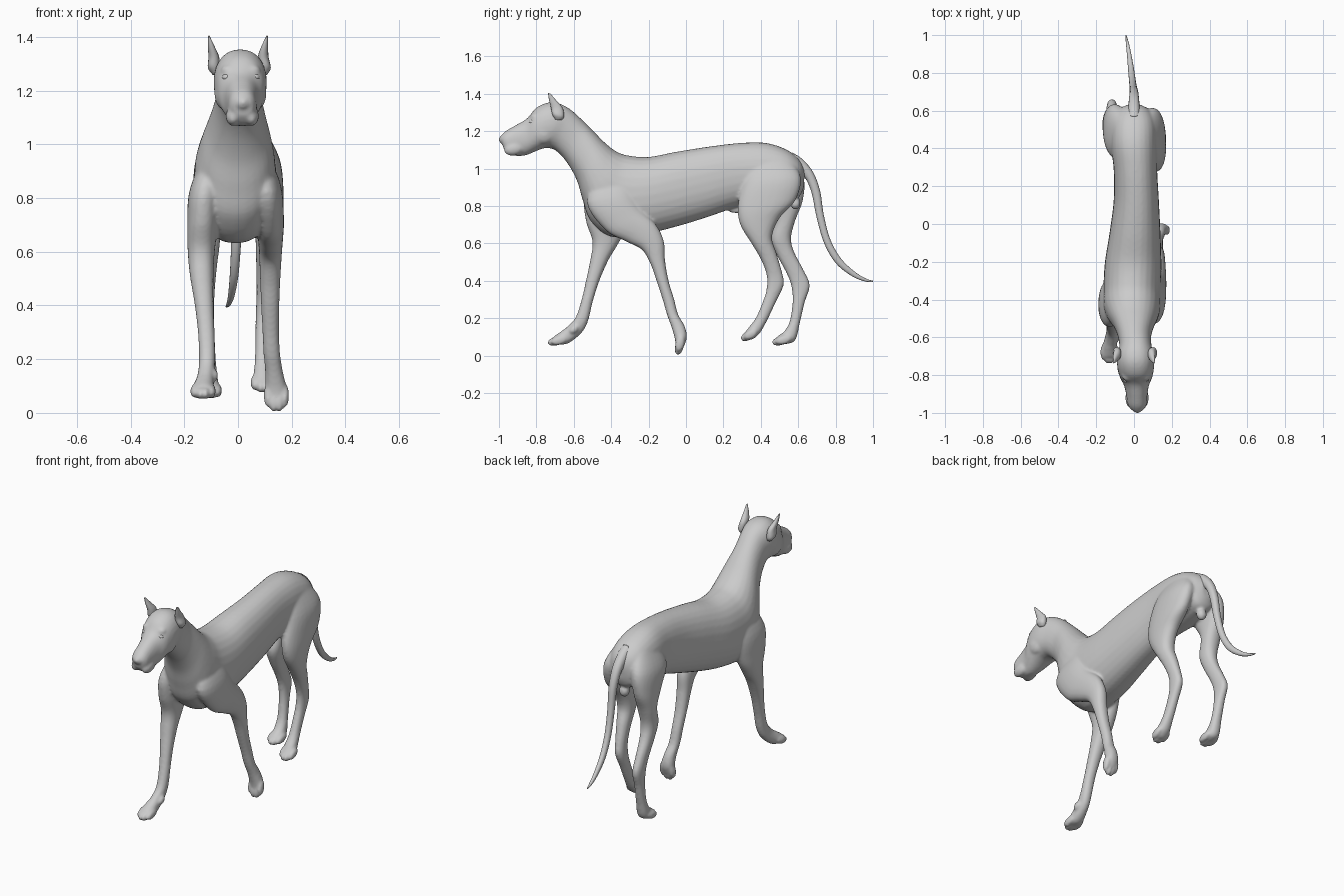
import bpy, bmesh, math
from mathutils import Vector, Matrix


def spline(rows, steps):
    # Catmull-Rom interpolation of section rows
    out = []
    for i in range(len(rows) - 1):
        p0, p1 = rows[max(i - 1, 0)], rows[i]
        p2, p3 = rows[i + 1], rows[min(i + 2, len(rows) - 1)]
        for s in range(steps):
            t = s / steps
            out.append([0.5 * (2 * b + (c - a) * t + (2 * a - 5 * b + 4 * c - d) * t * t
                               + (3 * b - a - 3 * c + d) * t ** 3)
                        for a, b, c, d in zip(p0, p1, p2, p3)])
    out.append(list(rows[-1]))
    return out


def loft(bm, rows, n=28, steps=5, power=0.9):
    # each row: y,z of one edge, y,z of the opposite edge, centre x, half width
    rings = []
    for y1, z1, y2, z2, x, w in spline(rows, steps):
        ring = []
        for k in range(n):
            a = 2 * math.pi * k / n
            c, s = math.cos(a), math.sin(a)
            c = math.copysign(abs(c) ** power, c)
            s = math.copysign(abs(s) ** power, s)
            ring.append(bm.verts.new((x + w * s, (y1 + y2) / 2 + (y1 - y2) / 2 * c,
                                      (z1 + z2) / 2 + (z1 - z2) / 2 * c)))
        rings.append(ring)
    faces = [bm.faces.new(rings[0]), bm.faces.new(rings[-1][::-1])]
    for a, b in zip(rings, rings[1:]):
        for k in range(n):
            faces.append(bm.faces.new((a[k], b[k], b[(k + 1) % n], a[(k + 1) % n])))
    bmesh.ops.recalc_face_normals(bm, faces=faces)


def blob(bm, loc, size, pitch=0):
    m = Matrix.Translation(loc) @ Matrix.Rotation(pitch, 4, 'X') @ Matrix.Diagonal((*size, 1))
    bmesh.ops.create_uvsphere(bm, u_segments=20, v_segments=12, radius=1, matrix=m)


def paw(bm, x, y, z, pitch, length=0.045):
    # four toes side by side, the middle pair reaching further
    fwd = Vector((0, -math.cos(pitch), -math.sin(pitch)))
    for i, reach in enumerate((-0.012, 0.008, 0.008, -0.012)):
        blob(bm, Vector((x + (i - 1.5) * 0.022, y, z)) + fwd * reach,
             (0.0145, length, 0.024), pitch)


def finish(bm, name):
    me = bpy.data.meshes.new(name)
    bm.to_mesh(me)
    bm.free()
    for p in me.polygons:
        p.use_smooth = True
    ob = bpy.data.objects.new(name, me)
    bpy.context.collection.objects.link(ob)
    return ob


body = bmesh.new()

# trunk, neck and head
loft(body, [
    (.635, 1.0, .63, .90, 0, .03), (.60, 1.055, .605, .85, 0, .085),
    (.53, 1.105, .54, .83, 0, .115), (.42, 1.138, .42, .81, 0, .122),
    (.28, 1.136, .28, .795, .008, .115), (.12, 1.117, .12, .742, .012, .12),
    (-.05, 1.09, -.05, .69, .005, .135), (-.2, 1.062, -.22, .65, -.005, .15),
    (-.31, 1.07, -.40, .635, -.01, .152), (-.37, 1.09, -.51, .72, -.01, .15),
    (-.43, 1.135, -.552, .83, -.005, .132), (-.49, 1.195, -.583, .935, 0, .107),
    (-.55, 1.255, -.635, 1.03, .003, .088), (-.61, 1.31, -.695, 1.095, .008, .086),
    (-.67, 1.345, -.745, 1.11, .008, .098), (-.735, 1.353, -.785, 1.10, .009, .097),
    (-.80, 1.325, -.82, 1.085, .011, .086), (-.85, 1.268, -.86, 1.07, .013, .066),
    (-.91, 1.232, -.90, 1.067, .015, .056), (-.965, 1.20, -.945, 1.075, .017, .05),
    (-.99, 1.175, -.975, 1.105, .018, .034)])

# nose, jowls and brows
blob(body, (.018, -.972, 1.155), (.028, .03, .026))
for s in (-1, 1):
    blob(body, (.016 + s * .034, -.92, 1.105), (.028, .055, .036), .2)
    blob(body, (.01 + s * .045, -.803, 1.275), (.03, .03, .022))
    blob(body, (.009 + s * .062, -.76, 1.19), (.035, .06, .06))

# striding front leg on the -x side
loft(body, [
    (-.46, .98, -.32, .98, -.085, .035), (-.54, .84, -.29, .82, -.122, .058),
    (-.535, .72, -.32, .68, -.132, .057), (-.50, .61, -.37, .585, -.137, .05),
    (-.512, .51, -.415, .51, -.135, .044), (-.535, .40, -.463, .40, -.126, .035),
    (-.558, .30, -.498, .29, -.118, .031), (-.59, .205, -.522, .19, -.115, .03),
    (-.635, .155, -.555, .125, -.12, .031), (-.67, .128, -.63, .065, -.128, .038),
    (-.705, .105, -.69, .06, -.13, .036)])
paw(body, -.13, -.69, .078, .25)
blob(body, (-.085, -.60, .14), (.012, .025, .018), .7)

# trailing front leg on the +x side
loft(body, [
    (-.46, .98, -.30, .99, .07, .035), (-.53, .82, -.28, .87, .105, .055),
    (-.43, .67, -.24, .78, .118, .053), (-.32, .61, -.16, .70, .121, .047),
    (-.235, .565, -.118, .61, .121, .042), (-.19, .49, -.112, .51, .12, .038),
    (-.158, .40, -.093, .40, .12, .034), (-.125, .30, -.063, .30, .122, .031),
    (-.102, .22, -.042, .22, .126, .031), (-.077, .15, -.008, .16, .134, .033),
    (-.06, .09, .005, .10, .141, .039), (-.055, .05, -.01, .05, .143, .036)])
paw(body, .143, -.035, .053, 1.35)

# raised hind leg on the +x side
loft(body, [
    (.34, 1.05, .56, 1.05, .06, .045), (.305, .93, .615, .95, .095, .062),
    (.277, .80, .585, .83, .112, .058), (.29, .70, .50, .735, .115, .052),
    (.35, .60, .46, .635, .112, .046), (.40, .515, .485, .545, .105, .037),
    (.43, .435, .515, .44, .098, .029), (.432, .365, .522, .375, .094, .028),
    (.415, .30, .48, .285, .092, .027), (.375, .205, .435, .19, .092, .029),
    (.335, .15, .395, .12, .093, .036), (.315, .125, .355, .085, .094, .035)])
paw(body, .094, .335, .107, .5, .04)

# standing hind leg on the -x side
loft(body, [
    (.38, 1.05, .57, 1.05, -.06, .045), (.35, .94, .63, .95, -.095, .062),
    (.42, .83, .625, .83, -.11, .057), (.475, .73, .585, .725, -.113, .052),
    (.455, .625, .562, .63, -.113, .045), (.485, .54, .578, .555, -.115, .037),
    (.535, .445, .63, .455, -.117, .03), (.562, .375, .662, .375, -.117, .028),
    (.57, .29, .635, .285, -.114, .027), (.555, .185, .61, .18, -.11, .029),
    (.525, .13, .583, .08, -.108, .036), (.49, .105, .52, .06, -.107, .036)])
paw(body, -.107, .51, .08, .25)

# small details under the hindquarters and belly
blob(body, (0, .585, .815), (.03, .028, .035))
blob(body, (.005, .30, .785), (.018, .075, .022), .15)

# blend the overlapping volumes into one smooth skin
dog = finish(body, "body")
rm = dog.modifiers.new("blend", 'REMESH')
rm.mode = 'VOXEL'
rm.voxel_size = 0.008
rm.use_smooth_shade = True
sm = dog.modifiers.new("soften", 'SMOOTH')
sm.factor = 0.5
sm.iterations = 6

# tail
tail = bmesh.new()
loft(tail, [
    (.57, 1.085, .585, .98, 0, .035), (.625, 1.048, .60, .975, 0, .031),
    (.68, .98, .64, .945, 0, .027), (.717, .88, .673, .865, 0, .023),
    (.737, .75, .697, .745, -.003, .02), (.772, .62, .737, .605, -.008, .018),
    (.828, .52, .80, .495, -.015, .016), (.90, .45, .885, .426, -.025, .012),
    (.96, .413, .955, .397, -.035, .008), (1.0, .40, 1.0, .393, -.043, .003)], n=16)
finish(tail, "tail")

# pointed ears and eyes
for side, s in (("left", 1), ("right", -1)):
    ear = bmesh.new()
    loft(ear, [
        (-.70, 1.262, -.665, 1.258, .007 + s * .088, .014),
        (-.715, 1.29, -.652, 1.28, .005 + s * .095, .022),
        (-.722, 1.325, -.66, 1.325, .002 + s * .092, .02),
        (-.732, 1.365, -.69, 1.36, s * .099, .013),
        (-.738, 1.405, -.724, 1.40, s * .108, .003)], n=16)
    finish(ear, side + "_ear")
    eye = bmesh.new()
    blob(eye, (.011 + s * .052, -.822, 1.25), (.018, .018, .013))
    finish(eye, side + "_eye")
